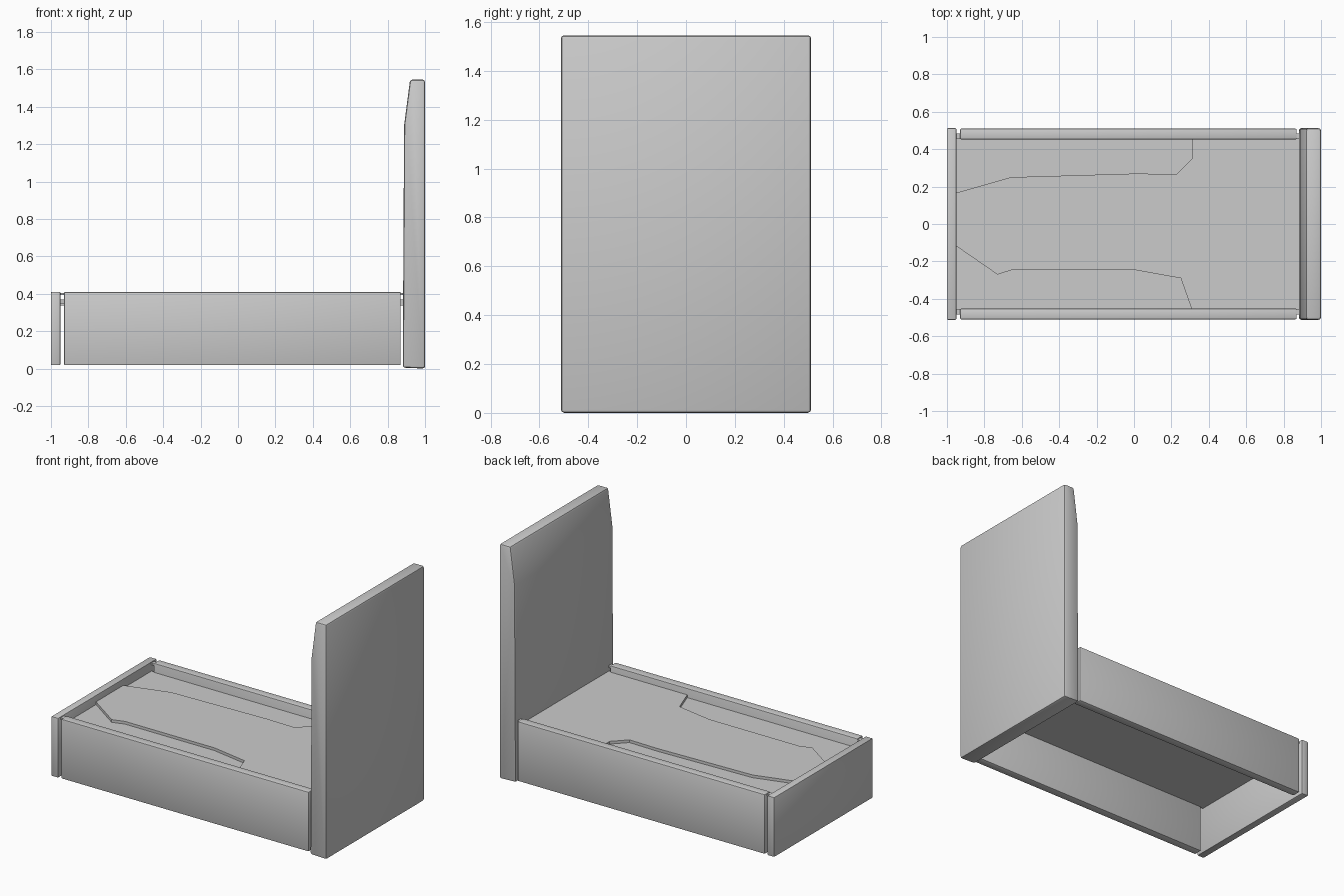
import bpy, bmesh
from mathutils import Vector

if "Cube" in bpy.data.objects:
    bpy.data.objects.remove(bpy.data.objects["Cube"])


def finish(name, bm, bevel=0.0, segments=2):
    bmesh.ops.recalc_face_normals(bm, faces=bm.faces)
    mesh = bpy.data.meshes.new(name)
    bm.to_mesh(mesh)
    bm.free()
    ob = bpy.data.objects.new(name, mesh)
    bpy.context.collection.objects.link(ob)
    bpy.ops.object.select_all(action='DESELECT')
    ob.select_set(True)
    bpy.context.view_layer.objects.active = ob
    if bevel:
        mod = ob.modifiers.new("soft_edges", 'BEVEL')
        mod.width = bevel
        mod.segments = segments
        mod.limit_method = 'ANGLE'
        bpy.ops.object.modifier_apply(modifier=mod.name)
    bpy.ops.object.shade_smooth_by_angle()
    return ob


def prism(name, points, offset, bevel=0.0):
    """Extrude a flat outline along the offset vector."""
    bm = bmesh.new()
    face = bm.faces.new([bm.verts.new(p) for p in points])
    ext = bmesh.ops.extrude_face_region(bm, geom=[face])
    verts = [v for v in ext["geom"] if isinstance(v, bmesh.types.BMVert)]
    bmesh.ops.translate(bm, verts=verts, vec=Vector(offset))
    return finish(name, bm, bevel)


def box(name, x, y, z, bevel=0.0):
    outline = [(x[0], y[0], z[0]), (x[1], y[0], z[0]),
               (x[1], y[1], z[0]), (x[0], y[1], z[0])]
    return prism(name, outline, (0, 0, z[1] - z[0]), bevel)


# Tall headboard, its padded face leaning back near the top
profile = [(0.881, 0.005), (1.0, 0.0), (1.0, 1.545), (0.92, 1.545),
           (0.888, 1.30)]
prism("headboard", [(x, -0.512, z) for x, z in profile], (0, 1.024, 0), 0.013)

# Low footboard
box("footboard", (-1.0, -0.95), (-0.512, 0.512), (0.018, 0.41), 0.005)

# Side rails with the thin joining strips that bridge the end gaps
for side, s in (("front", -1), ("back", 1)):
    def span(a, b):
        return tuple(sorted((s * a, s * b)))
    box(side + "_rail", (-0.93, 0.87), span(0.452, 0.51), (0.018, 0.41), 0.007)
    box(side + "_joining_strip", (-0.955, 0.89), span(0.455, 0.485),
        (0.393, 0.404))

# Deck board, with a long irregular cut-out along each rail
front_edge = [(-0.955, -0.115), (-0.73, -0.27), (-0.65, -0.245),
              (0.0, -0.245), (0.25, -0.29), (0.31, -0.46), (0.89, -0.46)]
back_edge = [(0.89, 0.46), (0.31, 0.46), (0.31, 0.35), (0.225, 0.265),
             (0.02, 0.27), (-0.66, 0.25), (-0.955, 0.165)]
prism("deck_board", [(x, y, 0.35) for x, y in front_edge + back_edge],
      (0, 0, 0.018))

# Thin under-panel visible through the cut-outs
box("under_panel", (-0.955, 0.89), (-0.46, 0.46), (0.337, 0.35))
